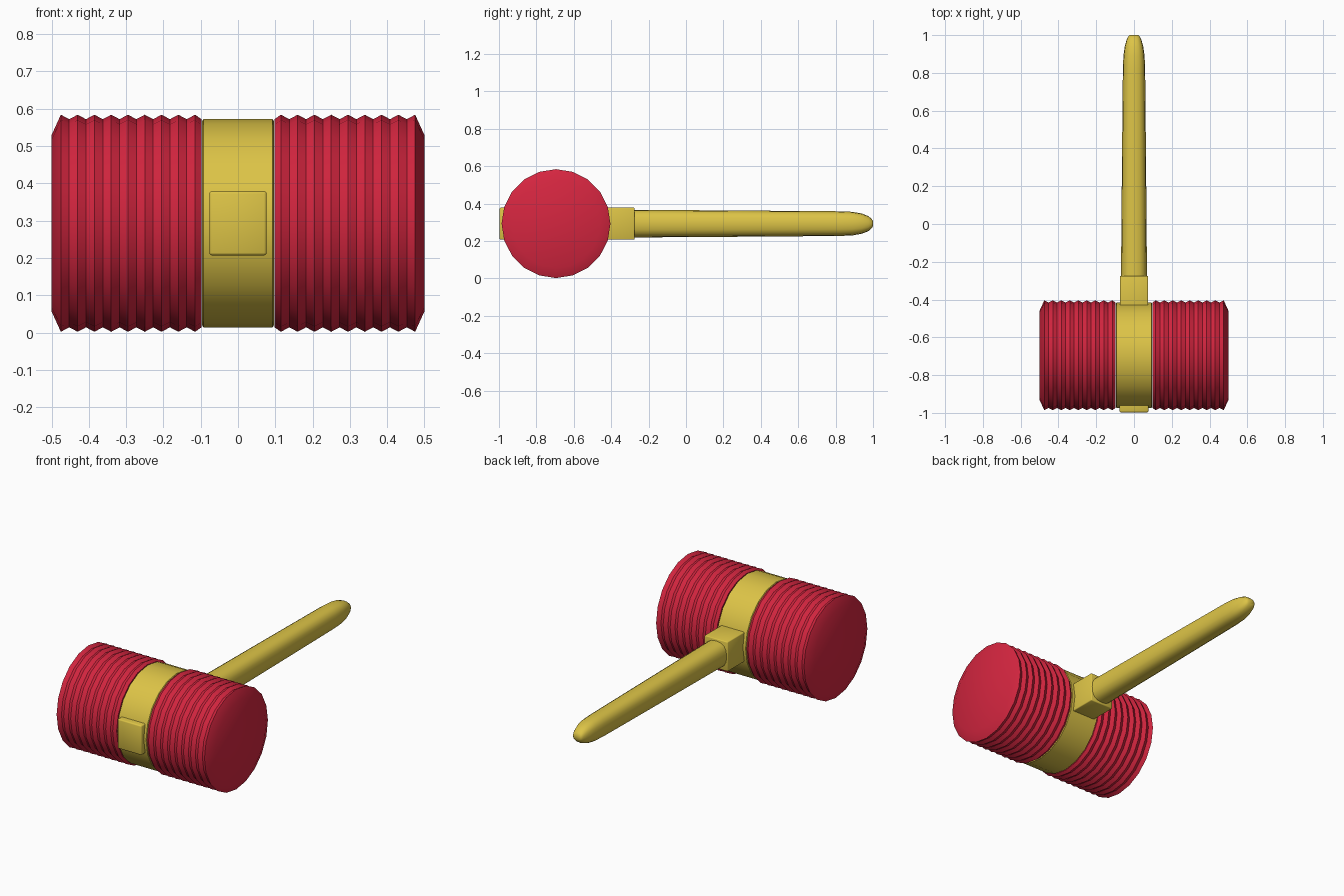
import bpy, bmesh
from math import sin, cos, pi, radians, copysign
from mathutils import Vector

cube = bpy.data.objects.get("Cube")
if cube:
    bpy.data.objects.remove(cube, do_unlink=True)

HEAD_Y, HEAD_Z = -0.695, 0.293


def material(name, rgb):
    mat = bpy.data.materials.new(name)
    mat.use_nodes = True
    mat.diffuse_color = (*rgb, 1)
    mat.node_tree.nodes["Principled BSDF"].inputs["Base Color"].default_value = (*rgb, 1)
    return mat


red = material("red", (0.67, 0.019, 0.051))
yellow = material("yellow", (0.72, 0.55, 0.062))


def loft(name, rings, mat, angle=35):
    """Join rings of points into a capped tube."""
    bm = bmesh.new()
    loops = [[bm.verts.new(p) for p in ring] for ring in rings]
    n = len(loops[0])
    for a, b in zip(loops, loops[1:]):
        for i in range(n):
            j = (i + 1) % n
            bm.faces.new((a[i], a[j], b[j], b[i]))
    bm.faces.new(loops[0])
    bm.faces.new(loops[-1])
    bmesh.ops.recalc_face_normals(bm, faces=bm.faces)
    return finish(name, bm, mat, angle)


def finish(name, bm, mat, angle):
    mesh = bpy.data.meshes.new(name)
    bm.to_mesh(mesh)
    bm.free()
    mesh.materials.append(mat)
    ob = bpy.data.objects.new(name, mesh)
    bpy.context.collection.objects.link(ob)
    bpy.ops.object.select_all(action="DESELECT")
    ob.select_set(True)
    bpy.context.view_layer.objects.active = ob
    bpy.ops.object.shade_smooth_by_angle(angle=radians(angle))
    return ob


def head_ring(x, r, sides=20):
    return [Vector((x, HEAD_Y + r * sin(2 * pi * i / sides), HEAD_Z + r * cos(2 * pi * i / sides)))
            for i in range(sides)]


def handle_ring(y, rx, rz, sides=16, power=0.8):
    def bend(v):
        return copysign(abs(v) ** power, v)
    return [Vector((rx * bend(cos(2 * pi * i / sides)), y, HEAD_Z + rz * bend(sin(2 * pi * i / sides))))
            for i in range(sides)]


def block(name, half_x, half_z, y0, y1, bevel):
    bm = bmesh.new()
    bmesh.ops.create_cube(bm, size=1)
    for v in bm.verts:
        v.co = (v.co.x * 2 * half_x, (y0 + y1) / 2 + v.co.y * (y1 - y0), HEAD_Z + v.co.z * 2 * half_z)
    bmesh.ops.bevel(bm, geom=bm.edges[:], offset=bevel, segments=2, profile=0.5, affect="EDGES")
    return finish(name, bm, yellow, 50)


# Pleated bellows on both ends of the head
ridges, first, step = 9, 0.115, 0.045
profile = [(0.098, 0.279)]
for k in range(ridges):
    x = first + k * step
    profile.append((x, 0.291))
    if k < ridges - 1:
        profile.append((x + step / 2, 0.279))
profile.append((0.5, 0.236))
for side, name in ((1, "left_bellows"), (-1, "right_bellows")):
    loft(name, [head_ring(side * x, r) for x, r in profile], red)

# Central band of the head
band = [(-0.096, 0.274), (-0.092, 0.28), (0.092, 0.28), (0.096, 0.274)]
loft("center_band", [head_ring(x, r) for x, r in band], yellow)

# Socket behind the head and the plug on its front
block("handle_socket", 0.075, 0.086, -0.5, -0.275, 0.005)
block("front_plug", 0.077, 0.086, -0.997, -0.9, 0.007)

# Tapered handle with rounded end
stations = [(-0.3, 0.069, 0.074), (0.3, 0.064, 0.07), (0.82, 0.059, 0.066), (0.89, 0.056, 0.063),
            (0.94, 0.049, 0.054), (0.975, 0.039, 0.04), (0.992, 0.031, 0.026), (1.0, 0.024, 0.014)]
loft("handle", [handle_ring(*s) for s in stations], yellow, 50)
